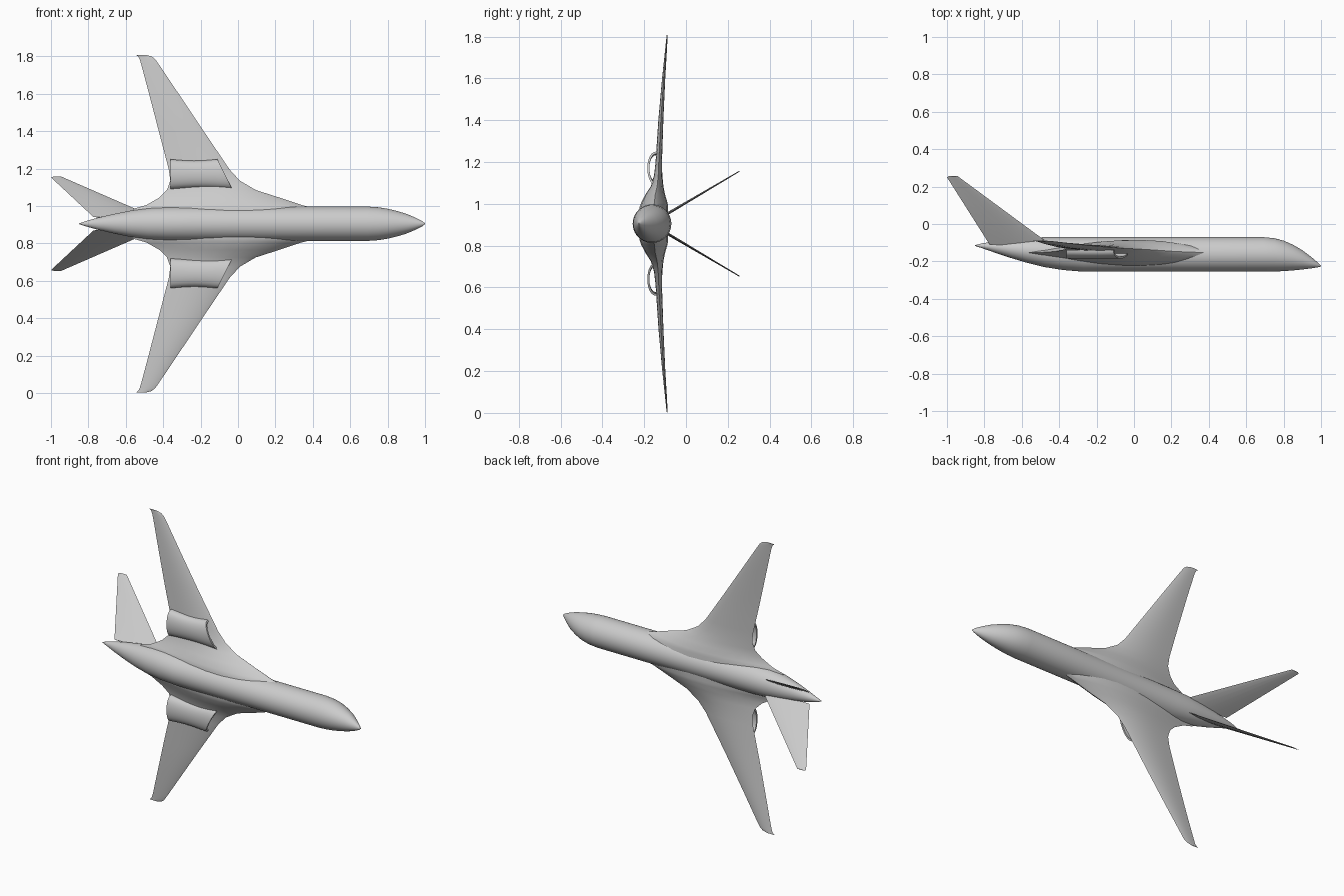
import bpy, bmesh, math
from mathutils import Vector

cube = bpy.data.objects.get("Cube")
if cube:
    bpy.data.objects.remove(cube, do_unlink=True)

AXIS_Z = 0.905  # height of the fuselage centre line

grey = bpy.data.materials.new("light_grey")
grey.use_nodes = True
grey.diffuse_color = (0.6, 0.6, 0.6, 1)
grey.node_tree.nodes["Principled BSDF"].inputs["Base Color"].default_value = (0.6, 0.6, 0.6, 1)


def loft(name, rings, side=1):
    """Skin closed rings of (x, y, span) points; side mirrors the span axis."""
    bm = bmesh.new()
    loops = [[bm.verts.new((x, y, AXIS_Z + side * s)) for x, y, s in r] for r in rings]
    n = len(loops[0])
    for a, b in zip(loops, loops[1:]):
        for i in range(n):
            j = (i + 1) % n
            bm.faces.new((a[i], a[j], b[j], b[i]))
    bm.faces.new(loops[0])
    bm.faces.new(loops[-1])
    bmesh.ops.recalc_face_normals(bm, faces=bm.faces)
    mesh = bpy.data.meshes.new(name)
    bm.to_mesh(mesh)
    bm.free()
    mesh.materials.append(grey)
    obj = bpy.data.objects.new(name, mesh)
    bpy.context.collection.objects.link(obj)
    bpy.ops.object.select_all(action='DESELECT')
    obj.select_set(True)
    bpy.context.view_layer.objects.active = obj
    bpy.ops.object.shade_smooth_by_angle(angle=math.radians(40))
    return obj


def foil(le, te, thick, normal, steps=14):
    """Lens-shaped section, fullest ahead of mid chord."""
    le, te, normal = Vector(le), Vector(te), Vector(normal).normalized()
    ring = []
    for k in range(2 * steps):
        a = math.pi * k / steps
        t = (1 - math.cos(a)) / 2
        h = thick / 2 * math.sin(math.pi * t ** 0.8)
        if a > math.pi:
            h = -h
        ring.append(le.lerp(te, t) + normal * h)
    return ring


# Fuselage: x, top y, underside y, half width
stations = [
    (1.0, -0.223, -0.227, 0.002), (0.985, -0.208, -0.231, 0.014),
    (0.95, -0.178, -0.237, 0.032), (0.9, -0.14, -0.243, 0.053),
    (0.85, -0.111, -0.248, 0.068), (0.8, -0.089, -0.252, 0.08),
    (0.75, -0.076, -0.254, 0.088), (0.69, -0.07, -0.255, 0.092),
    (0.3, -0.07, -0.255, 0.092), (0.0, -0.07, -0.255, 0.092),
    (-0.27, -0.07, -0.255, 0.092), (-0.38, -0.07, -0.246, 0.09),
    (-0.48, -0.07, -0.23, 0.084), (-0.57, -0.076, -0.208, 0.071),
    (-0.66, -0.085, -0.181, 0.053), (-0.75, -0.094, -0.151, 0.032),
    (-0.81, -0.103, -0.13, 0.015), (-0.85, -0.113, -0.117, 0.002)]
rings = []
for x, top, low, w in stations:
    mid, h = (top + low) / 2, (top - low) / 2
    rings.append([(x, mid + h * math.cos(2 * math.pi * k / 40),
                   w * math.sin(2 * math.pi * k / 40)) for k in range(40)])
loft("fuselage", rings)

# Blended wing: span, leading x, trailing x, top y, underside y
wing = [
    (0.0, 0.45, -0.57, -0.085, -0.225), (0.08, 0.42, -0.56, -0.085, -0.222),
    (0.1, 0.34, -0.49, -0.088, -0.215), (0.14, 0.22, -0.42, -0.1, -0.194),
    (0.18, 0.095, -0.38, -0.108, -0.168), (0.23, 0.01, -0.362, -0.113, -0.153),
    (0.29, -0.045, -0.37, -0.115, -0.146), (0.5, -0.187, -0.425, -0.108, -0.132),
    (0.7, -0.321, -0.477, -0.099, -0.114), (0.85, -0.422, -0.517, -0.09, -0.098),
    (0.88, -0.443, -0.526, -0.089, -0.095), (0.895, -0.463, -0.535, -0.088, -0.093),
    (0.902, -0.49, -0.545, -0.088, -0.092)]

# Canted tail fins: y, leading x, trailing x, thickness
fin = [(-0.11, -0.447, -0.772, 0.014), (0.25, -0.935, -1.0, 0.005),
       (0.256, -0.943, -0.99, 0.004)]

# Engine ducts: open half-barrel shells beneath the wings
def duct_ring(u, steps=18, wall=0.01):
    ring = []
    for shrink, order in ((0, range(steps + 1)), (wall, range(steps, -1, -1))):
        for k in order:
            a = math.pi * k / steps
            s = 0.265 - (0.08 - shrink) * math.cos(a)
            y = -0.138 - (0.047 - shrink) * math.sin(a) ** 0.8
            front = -0.03 - 0.5 * (s - 0.185)  # swept inlet lip
            squeeze = 1 - 0.1 * math.sin(math.pi * u)
            ring.append((front + (-0.362 - front) * u, y,
                         0.265 + (s - 0.265) * squeeze))
    return ring


for side, label in ((1, "upper"), (-1, "lower")):
    loft(label + "_wing", [foil((le, (t + b) / 2, s), (te, (t + b) / 2, s), t - b, (0, 1, 0))
                           for s, le, te, t, b in wing], side)
    sections = []
    for y, le, te, thick in fin:
        s = 0.05 + (y + 0.085) * 0.59
        sections.append(foil((le, y, s), (te, y, s), thick, (0, -0.5, 0.86), 8))
    loft(label + "_tail_fin", sections, side)
    loft(label + "_engine_duct", [duct_ring(i / 8) for i in range(9)], side)
